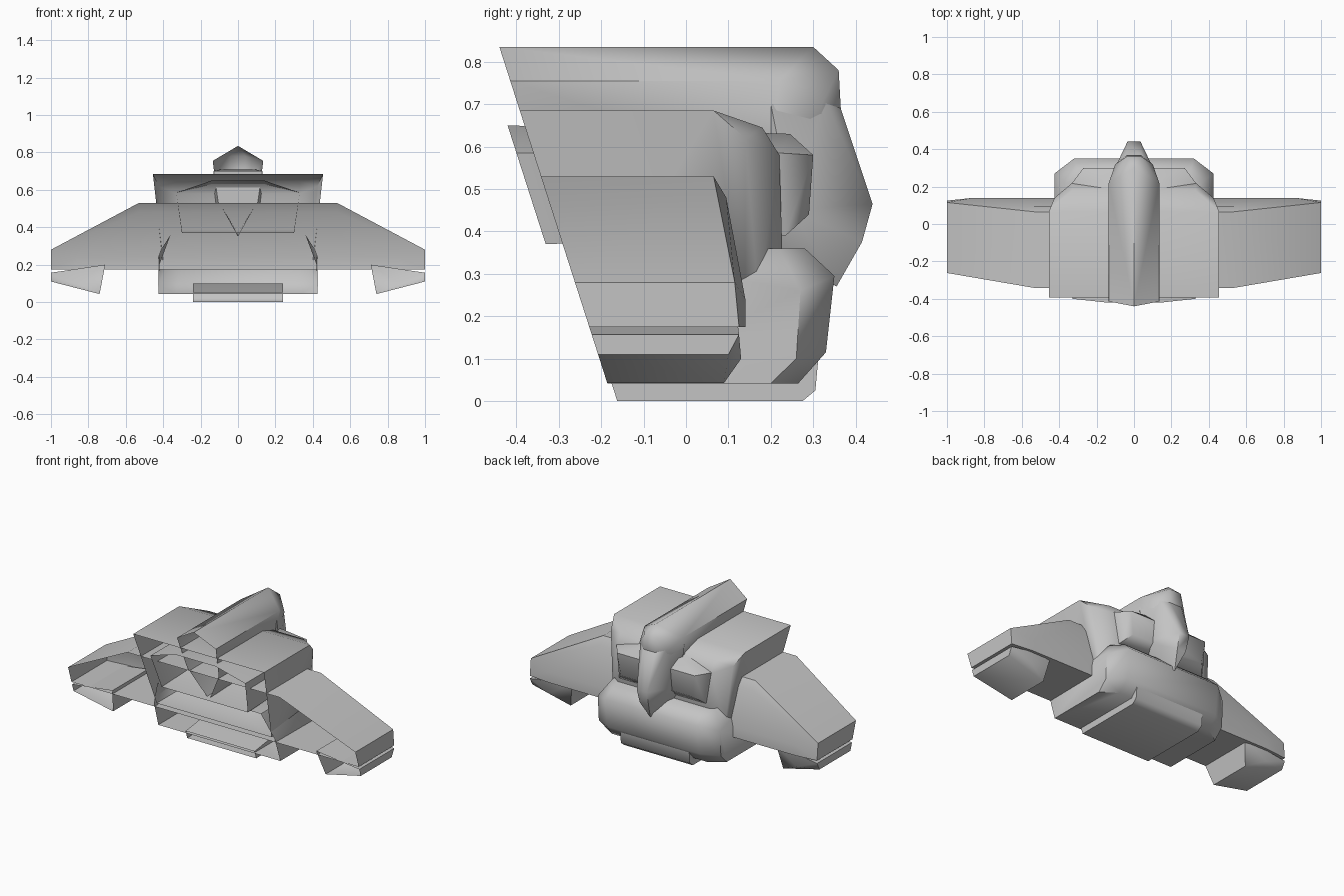
import bpy, bmesh

cube = bpy.data.objects.get("Cube")
if cube:
    bpy.data.objects.remove(cube, do_unlink=True)

grey = bpy.data.materials.new("hull grey")
grey.use_nodes = True
grey.diffuse_color = (0.55, 0.55, 0.55, 1)
grey.node_tree.nodes["Principled BSDF"].inputs["Base Color"].default_value = (0.55, 0.55, 0.55, 1)


def cut_y(z, offset=0):
    """Depth of the slanted open front at height z."""
    return -0.172 - 0.321 * z + offset


def shell(name, section, rear, offset=0, sides=(1, -1), angle=0.85):
    """Tube along y: open slanted front section (x, z), closed faceted rear (x, y, z)."""
    points = [(x, cut_y(z, offset), z) for x, z in section] + rear
    bm = bmesh.new()
    for p in {(s * x, y, z) for x, y, z in points for s in sides}:
        bm.verts.new(p)
    bmesh.ops.remove_doubles(bm, verts=bm.verts[:], dist=0.0001)
    bmesh.ops.convex_hull(bm, input=bm.verts[:])
    bmesh.ops.delete(bm, geom=[v for v in bm.verts if not v.link_faces], context='VERTS')
    bmesh.ops.recalc_face_normals(bm, faces=bm.faces[:])
    front = [f for f in bm.faces
             if all(abs(v.co.y - cut_y(v.co.z, offset)) < 0.0005 for v in f.verts)]
    bmesh.ops.delete(bm, geom=front, context='FACES')
    bmesh.ops.dissolve_limit(bm, angle_limit=0.02, verts=bm.verts[:], edges=bm.edges[:])
    mesh = bpy.data.meshes.new(name)
    bm.to_mesh(mesh)
    bm.free()
    mesh.materials.append(grey)
    obj = bpy.data.objects.new(name, mesh)
    bpy.context.collection.objects.link(obj)
    bpy.ops.object.select_all(action='DESELECT')
    obj.select_set(True)
    bpy.context.view_layer.objects.active = obj
    bpy.ops.object.shade_smooth_by_angle(angle=angle)
    return obj


# Main body
shell("main_body", [(.455, .685), (.40, .205)],
      [(.455, .065, .685), (.33, .18, .645), (.425, .14, .62), (.33, .22, .58),
       (.31, .23, .26), (.39, .17, .25), (.31, .2, .23), (.40, .14, .205)])

# Wing running through the body
shell("wing", [(.53, .53), (1, .28), (1, .175)],
      [(.53, .065, .53), (.53, .095, .48), (1, .115, .28),
       (.86, .14, .24), (.86, .14, .175), (1, .125, .175)])

# Wing tip pods
for side, label in ((1, "left"), (-1, "right")):
    shell(label + "_tip_pod", [(.71, .2), (.74, .043), (1, .11), (1, .157)],
          [(.71, .12, .2), (.74, .09, .043), (.86, .13, .1),
           (1, .1, .11), (1, .125, .157)], sides=(side,))

# Belly and keel
shell("belly", [(.425, .042), (.42, .2), (.36, .36)],
      [(.36, .22, .36), (.3, .28, .36), (.425, .27, .26), (.32, .35, .295),
       (.32, .33, .115), (.425, .26, .1), (.425, .2, .042), (.33, .265, .042)])
shell("keel", [(.24, 0), (.24, .05)],
      [(.24, .275, 0), (.24, .305, .025), (.24, .312, .1), (.24, .2, .1)], offset=.01)

# Cross duct whose rear ends show beside the spine
shell("duct", [(.14, .65), (.33, .585), (.3, .37)],
      [(.14, .245, .63), (.33, .22, .585), (.27, .3, .58),
       (.25, .29, .44), (.3, .235, .39)], offset=-.04)

# Spine ridge and the tail that wraps down the back
shell("spine", [(0, .835), (.135, .755), (.11, .55), (0, .35)],
      [(0, .3, .835), (.04, .36, .78), (.135, .22, .755), (.1, .32, .7),
       (.04, .365, .69), (.11, .2, .55), (0, .3, .37)])
shell("spine_tail", [],
      [(.09, .325, .71), (.04, .365, .69), (.035, .44, .465), (.03, .415, .375),
       (0, .355, .27), (.13, .2, .7), (.125, .25, .45), (.08, .2, .36)])
